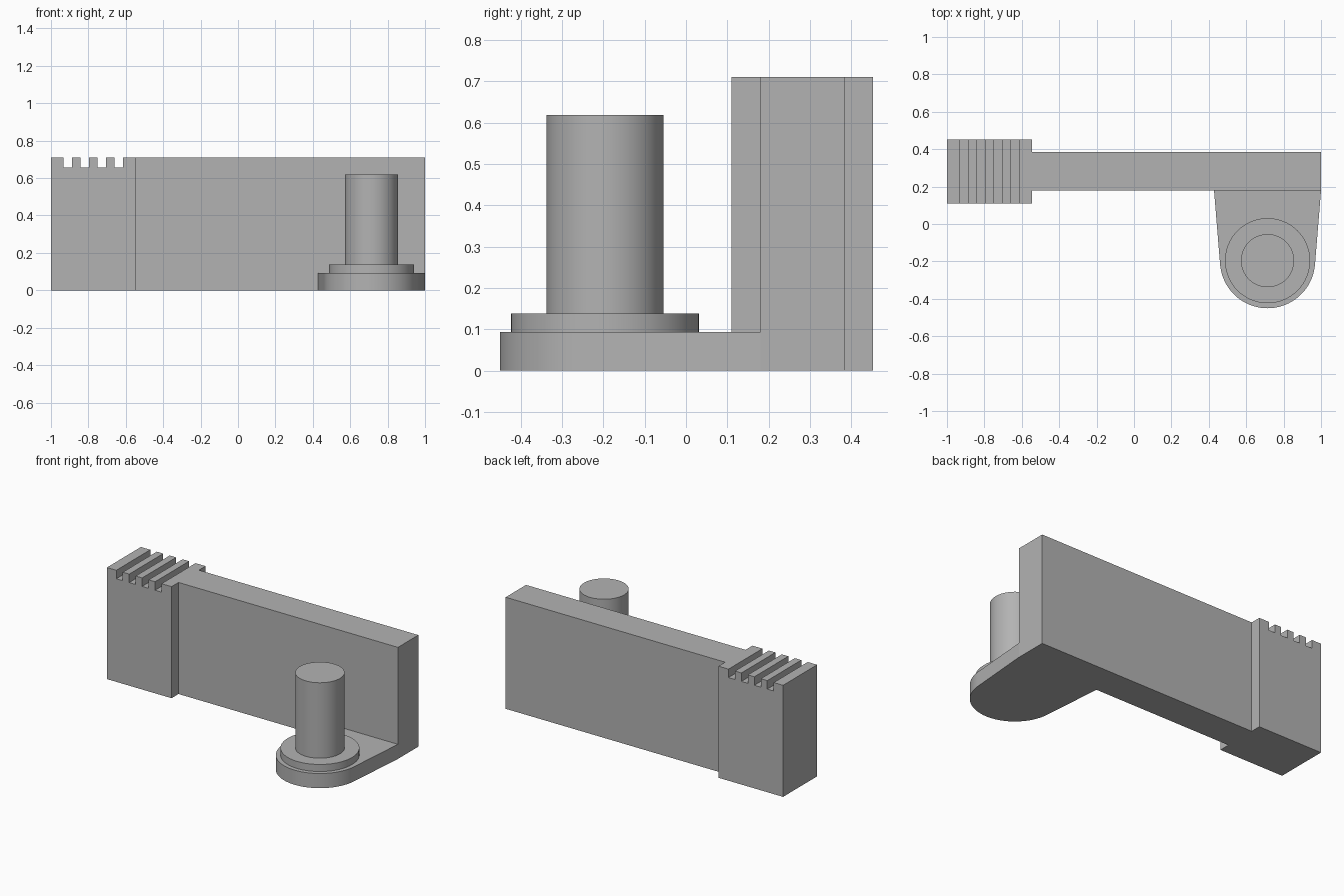
import bpy
import bmesh
from math import cos, sin, pi, radians
from mathutils import Vector

if "Cube" in bpy.data.objects:
    bpy.data.objects.remove(bpy.data.objects["Cube"], do_unlink=True)

# Single grey material
grey = bpy.data.materials.new("plain grey")
grey.use_nodes = True
colour = (0.45, 0.45, 0.45, 1)
grey.diffuse_color = colour
grey.node_tree.nodes["Principled BSDF"].inputs["Base Color"].default_value = colour


def prism(name, outline, sweep, smooth=False):
    """Sweep a closed outline of 3D points along a vector."""
    bm = bmesh.new()
    face = bm.faces.new([bm.verts.new(p) for p in outline])
    grown = bmesh.ops.extrude_face_region(bm, geom=[face])
    moved = [v for v in grown["geom"] if isinstance(v, bmesh.types.BMVert)]
    bmesh.ops.translate(bm, verts=moved, vec=Vector(sweep))
    bmesh.ops.recalc_face_normals(bm, faces=bm.faces)
    mesh = bpy.data.meshes.new(name)
    bm.to_mesh(mesh)
    bm.free()
    mesh.materials.append(grey)
    obj = bpy.data.objects.new(name, mesh)
    bpy.context.collection.objects.link(obj)
    if smooth:
        bpy.ops.object.select_all(action="DESELECT")
        obj.select_set(True)
        bpy.context.view_layer.objects.active = obj
        bpy.ops.object.shade_smooth_by_angle(angle=radians(30))
    return obj


def arc(cx, cy, z, r, start, end, steps):
    angles = [start + (end - start) * i / steps for i in range(steps + 1)]
    return [(cx + r * cos(a), cy + r * sin(a), z) for a in angles]


def disc(name, r, z0, z1):
    ring = arc(pin_x, pin_y, z0, r, 0, 2 * pi, 64)[:-1]
    prism(name, ring, (0, 0, z1 - z0), True)


height = 0.71
wall_front, wall_back = 0.18, 0.385
block_front, block_back, block_right = 0.11, 0.452, -0.545
pin_x, pin_y = 0.714, -0.196
plate_top, flange_top, pin_top = 0.093, 0.138, 0.618

# Grooved end block: front profile with square notches in the top
notch, floor = 0.0455, 0.656
profile = [(-1, 0), (-1, height)]
for i in range(4):
    a = -0.934 + 2 * notch * i
    profile += [(a, height), (a, floor), (a + notch, floor), (a + notch, height)]
profile += [(block_right, height), (block_right, 0)]
prism("grooved_block", [(x, block_front, z) for x, z in profile],
      (0, block_back - block_front, 0))

# Long upright wall
wall = [(block_right, wall_front, 0), (1, wall_front, 0),
        (1, wall_back, 0), (block_right, wall_back, 0)]
prism("upright_wall", wall, (0, 0, height))

# Tapered foot plate with a round front
taper = 0.08
foot = [(1, wall_front, 0), (0.428, wall_front, 0)]
foot += arc(pin_x, pin_y, 0, 0.2545, pi + taper, 2 * pi - taper, 40)
prism("foot_plate", foot, (0, 0, plate_top), True)

# Flange and pin standing on the plate
disc("pin_flange", 0.2275, plate_top, flange_top)
disc("pin", 0.142, flange_top, pin_top)
